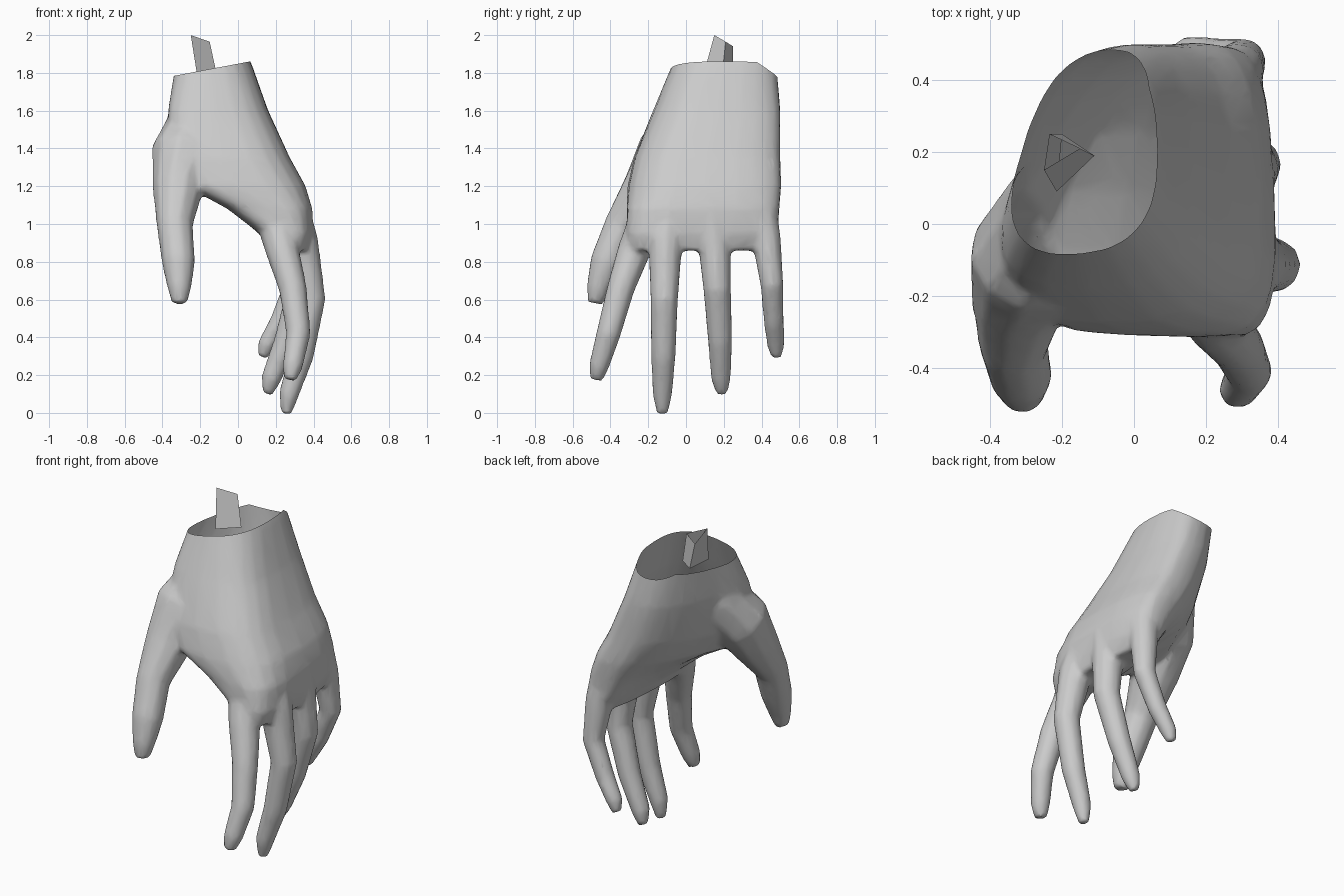
import bpy, bmesh, math
from mathutils import Vector

if "Cube" in bpy.data.objects:
    bpy.data.objects.remove(bpy.data.objects["Cube"])

skin = bpy.data.materials.new("grey skin")
skin.diffuse_color = (0.6, 0.6, 0.6, 1)
skin.use_nodes = True
skin.node_tree.nodes["Principled BSDF"].inputs["Base Color"].default_value = skin.diffuse_color


def loft(bm, rings, caps=True):
    """Bridge equal-sized rings of points, optionally capping both ends."""
    loops = [[bm.verts.new(p) for p in ring] for ring in rings]
    n = len(loops[0])
    for a, b in zip(loops, loops[1:]):
        for i in range(n):
            j = (i + 1) % n
            bm.faces.new((a[i], a[j], b[j], b[i]))
    if caps:
        bm.faces.new(loops[0][::-1])
        bm.faces.new(loops[-1])


def finish(bm, name):
    bmesh.ops.recalc_face_normals(bm, faces=bm.faces)
    me = bpy.data.meshes.new(name)
    bm.to_mesh(me)
    bm.free()
    me.materials.append(skin)
    ob = bpy.data.objects.new(name, me)
    bpy.context.collection.objects.link(ob)
    return ob


def palm_ring(z, power, corners, n=24):
    """Rounded four-cornered outline: palm-front, back-front, back-rear, palm-rear."""
    a, b, c, d = [Vector((x, y, z)) for x, y in corners]
    ring = []
    for i in range(n):
        t = 2 * math.pi * i / n
        u, v = [0.5 + 0.5 * math.copysign(abs(s) ** power, s)
                for s in (math.cos(t), math.sin(t))]
        ring.append(a.lerp(b, u).lerp(d.lerp(c, u), v))
    return ring


def digit(bm, path, n=10):
    """Tapered tube through (x, y, z, radius) joints."""
    pts = [Vector(p[:3]) for p in path]
    rings = []
    for i, p in enumerate(pts):
        d = (pts[min(i + 1, len(pts) - 1)] - pts[max(i - 1, 0)]).normalized()
        u = Vector((0, 1, 0)).cross(d).normalized()
        v = d.cross(u)
        r = path[i][3]
        rings.append([p + r * (math.cos(2 * math.pi * k / n) * u +
                               math.sin(2 * math.pi * k / n) * v) for k in range(n)])
    loft(bm, rings)


# palm and wrist (the wrist runs past the cut and is trimmed later)
bm = bmesh.new()
loft(bm, [palm_ring(z, p, c) for z, p, c in [
    (1.98, .80, [(-.35, -.04), (.02, -.02), (.00, .47), (-.26, .44)]),
    (1.84, .80, [(-.38, -.08), (.08, -.07), (.07, .49), (-.25, .47)]),
    (1.60, .72, [(-.45, -.18), (.17, -.17), (.15, .51), (-.19, .49)]),
    (1.35, .68, [(-.47, -.27), (.29, -.28), (.26, .51), (-.10, .49)]),
    (1.20, .66, [(-.38, -.31), (.375, -.31), (.34, .51), (.00, .50)]),
    (1.08, .62, [(-.11, -.31), (.41, -.32), (.37, .50), (.08, .49)]),
    (0.95, .62, [(.09, -.31), (.41, -.32), (.37, .49), (.15, .48)]),
    (0.86, .70, [(.16, -.30), (.39, -.30), (.35, .42), (.20, .42)])]])

# thumb, then index, middle, ring and little fingers
for path in [
    [(-.20, .05, 1.55, .16), (-.29, -.10, 1.36, .175), (-.32, -.21, 1.18, .135),
     (-.335, -.34, .99, .097), (-.315, -.42, .80, .09), (-.31, -.465, .66, .064),
     (-.31, -.48, .58, .042)],
    [(.19, -.18, 1.06, .11), (.235, -.275, .86, .09), (.29, -.345, .66, .075),
     (.32, -.41, .42, .066), (.29, -.46, .25, .055), (.275, -.475, .175, .036)],
    [(.27, -.09, 1.08, .11), (.335, -.11, .90, .093), (.39, -.115, .60, .075),
     (.335, -.12, .30, .067), (.27, -.125, .10, .054), (.255, -.125, -.005, .03)],
    [(.28, .13, 1.08, .11), (.315, .15, .90, .09), (.335, .165, .66, .076),
     (.255, .18, .38, .066), (.175, .185, .18, .054), (.155, .19, .10, .03)],
    [(.25, .38, 1.10, .10), (.285, .425, .92, .08), (.305, .455, .68, .063),
     (.22, .465, .48, .055), (.15, .475, .36, .048), (.13, .48, .295, .03)]]:
    digit(bm, path)
hand = finish(bm, "hand")

# fuse the overlapping parts into one soft surface
rm = hand.modifiers.new("fuse", 'REMESH')
rm.mode = 'VOXEL'
rm.voxel_size = 0.014
sm = hand.modifiers.new("soften", 'SMOOTH')
sm.factor = 0.5
sm.iterations = 9
dc = hand.modifiers.new("simplify", 'DECIMATE')
dc.ratio = 0.15
bpy.context.view_layer.objects.active = hand
hand.select_set(True)
for m in ("fuse", "soften", "simplify"):
    bpy.ops.object.modifier_apply(modifier=m)

# open, slanted wrist cut
bm = bmesh.new()
bm.from_mesh(hand.data)
for co, no in [((.06, 0, 1.86), (-.19, 0, 1)), ((-.1, .38, 1.84), (-.1, .65, 1))]:
    bmesh.ops.bisect_plane(bm, geom=bm.verts[:] + bm.edges[:] + bm.faces[:],
                           plane_co=co, plane_no=no, clear_outer=True)
bm.to_mesh(hand.data)
bm.free()
bpy.ops.object.shade_smooth_by_angle(angle=math.radians(60))

# broken splinter standing in the open wrist
bm = bmesh.new()
loft(bm, [[(-.215, .09, 1.78), (-.11, .19, 1.78), (-.20, .25, 1.78)],
          [(-.25, .15, 2.0), (-.15, .21, 1.965), (-.235, .25, 1.94)]], caps=False)
finish(bm, "wrist_splinter")
